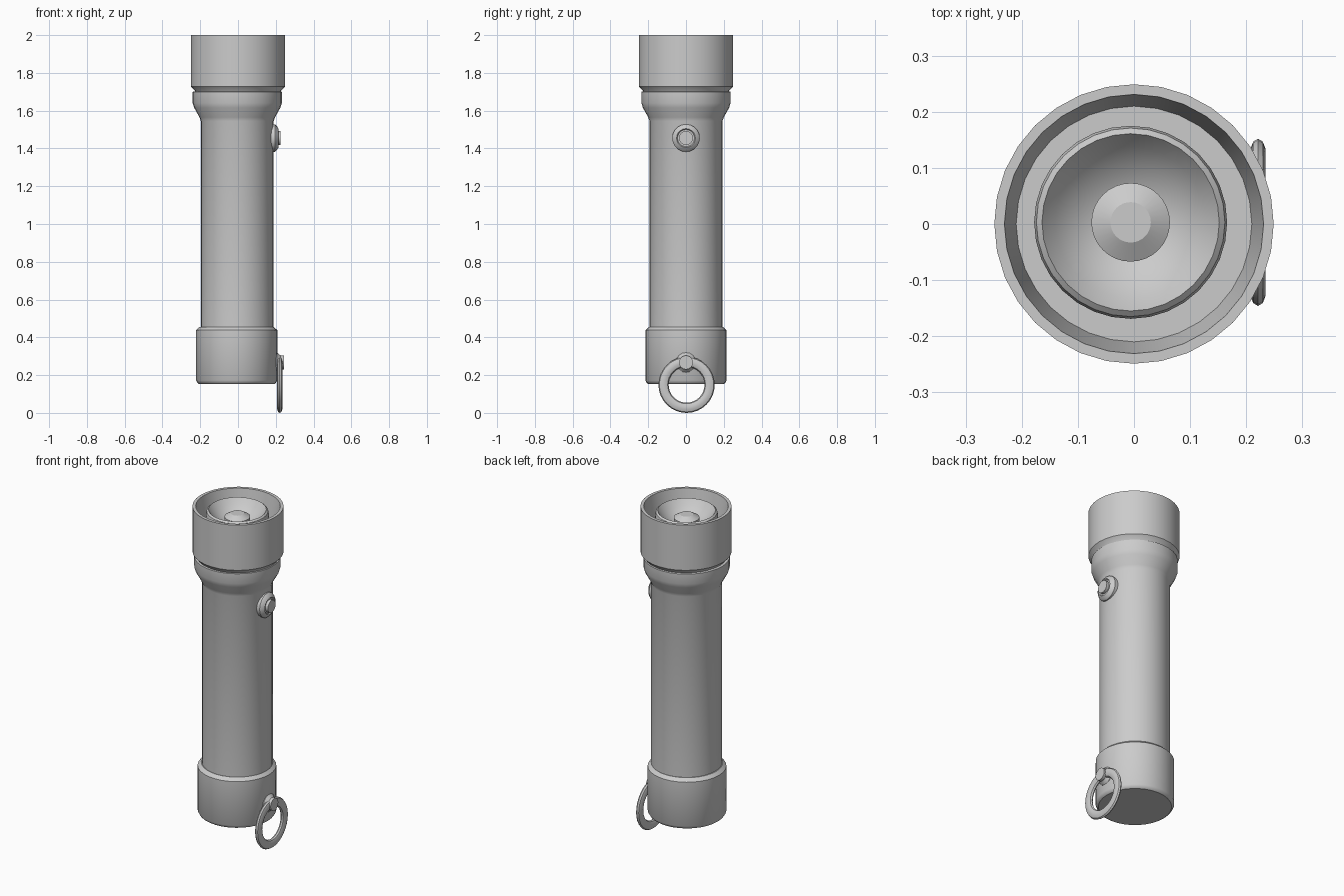
import bpy, math
from mathutils import Matrix, Vector

if "Cube" in bpy.data.objects:
    bpy.data.objects.remove(bpy.data.objects["Cube"])

grey = bpy.data.materials.new("plain_grey")
grey.diffuse_color = (0.6, 0.6, 0.6, 1)
grey.use_nodes = True
grey.node_tree.nodes["Principled BSDF"].inputs["Base Color"].default_value = grey.diffuse_color


def finish(obj):
    obj.data.materials.append(grey)
    bpy.ops.object.select_all(action='DESELECT')
    obj.select_set(True)
    bpy.context.view_layer.objects.active = obj
    bpy.ops.object.mode_set(mode='EDIT')
    bpy.ops.mesh.select_all(action='SELECT')
    bpy.ops.mesh.normals_make_consistent(inside=False)
    bpy.ops.object.mode_set(mode='OBJECT')
    bpy.ops.object.shade_smooth_by_angle(angle=math.radians(30))
    return obj


def lathe(name, profile, centre=(0, 0, 0), n=32, along_x=False, closed=False):
    """Spin (radius, height) points round z, or round x; open ends are capped."""
    rot = Matrix.Rotation(math.pi / 2, 3, 'Y') if along_x else Matrix.Identity(3)
    verts, faces = [], []
    for r, h in profile:
        for i in range(n):
            a = 2 * math.pi * i / n
            verts.append(rot @ Vector((r * math.cos(a), r * math.sin(a), h)) + Vector(centre))
    k = len(profile)
    for j in range(k if closed else k - 1):
        a, b = j * n, (j + 1) % k * n
        for i in range(n):
            m = (i + 1) % n
            faces.append((a + i, a + m, b + m, b + i))
    if not closed:
        faces += [tuple(range(n))[::-1], tuple(range((k - 1) * n, k * n))]
    me = bpy.data.meshes.new(name)
    me.from_pydata([tuple(v) for v in verts], [], faces)
    ob = bpy.data.objects.new(name, me)
    bpy.context.collection.objects.link(ob)
    return finish(ob)


AX = -0.004  # slight offset of the barrel axis

# tail cap with bevelled rims
lathe("tail_cap", [(0.2, 0.153), (0.207, 0.158), (0.215, 0.172), (0.215, 0.438),
                   (0.195, 0.456)], (AX - 0.003, 0, 0))

# barrel flaring into the neck
lathe("barrel", [(0.193, 0.44), (0.193, 1.545), (0.2, 1.565), (0.228, 1.615),
                 (0.236, 1.64), (0.236, 1.7), (0.22, 1.703)], (AX, 0, 0))

# head: outer bezel, tapered inside wall and floor
lathe("head", [(0.222, 1.69), (0.228, 1.705), (0.249, 1.728), (0.249, 2.0),
               (0.231, 2.0), (0.21, 1.87), (0.12, 1.87)])

# reflector bowl with rolled lip
lathe("reflector", [(0.172, 1.868), (0.172, 1.95), (0.168, 1.968), (0.158, 1.977),
                    (0.135, 1.945), (0.105, 1.917), (0.07, 1.895), (0.04, 1.885)],
      (-0.006, 0.003, 0))

# bulb
lathe("bulb", [(0.07, 1.88), (0.07, 1.935), (0.036, 1.955)], (-0.006, 0.003, 0))

# switch on the right side
lathe("switch_collar", [(0.073, 0.165), (0.073, 0.195), (0.066, 0.204), (0.05, 0.214),
                        (0.045, 0.208)], (0, 0, 1.455), 20, True)
lathe("switch_button", [(0.037, 0.18), (0.037, 0.225)], (0, 0, 1.455), 20, True)

# lug holding the ring
lathe("ring_lug", [(0.055, 0.19), (0.053, 0.207), (0.037, 0.225), (0.037, 0.243)],
      (0, 0, 0.267), 16, True)

# key ring, flattened oval section
section = [(0.122 + 0.027 * math.cos(t * math.pi / 5), 0.0145 * math.sin(t * math.pi / 5))
           for t in range(10)]
lathe("key_ring", section, (0.221, 0.003, 0.149), 32, True, True)
